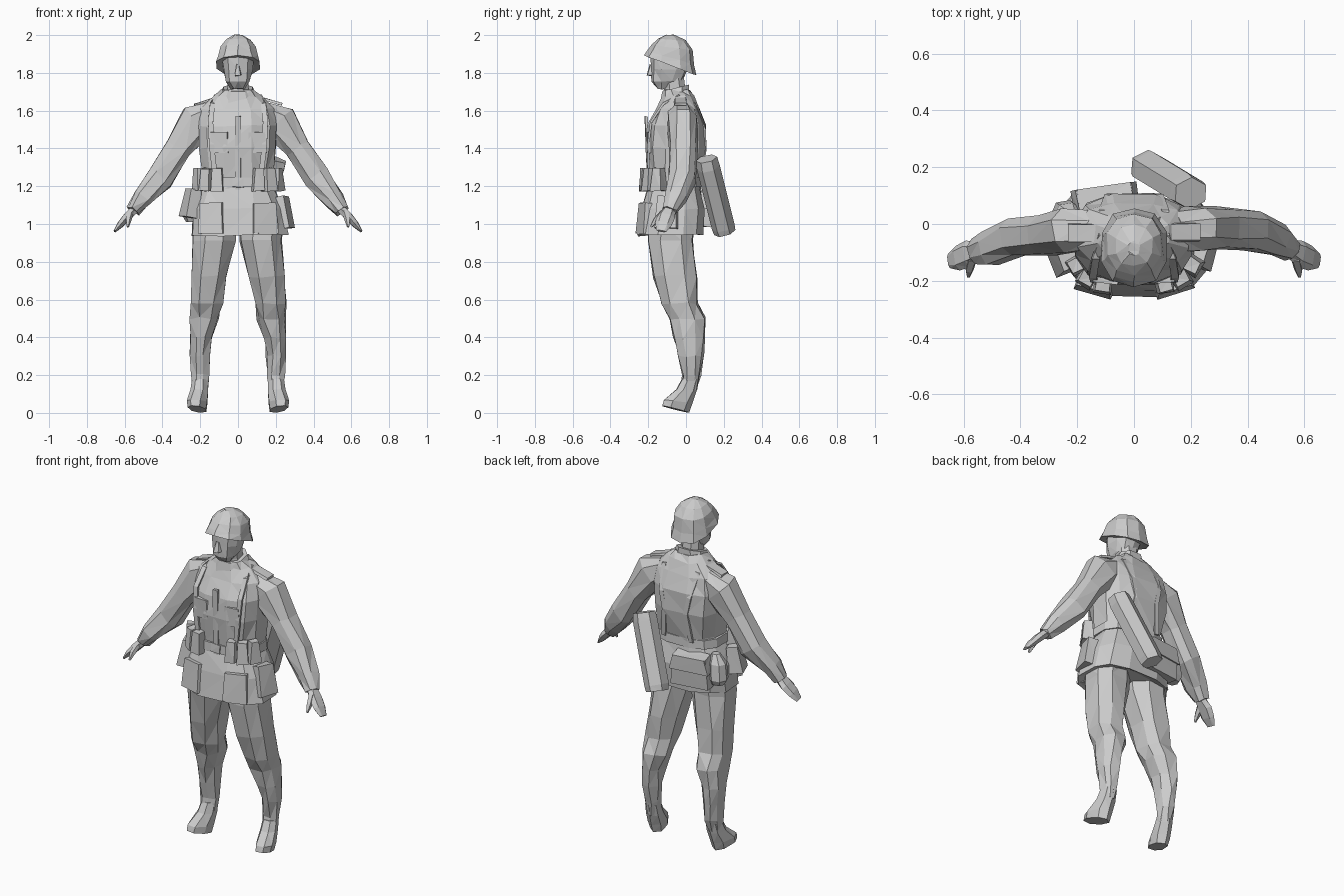
import bpy, bmesh, math, random
from mathutils import Vector, Euler, Matrix

random.seed(4)
grey = bpy.data.materials.new("plain grey")
grey.diffuse_color = (0.6, 0.6, 0.6, 1)


def finish(name, bm, jitter=0.0):
    """Triangulated flat facets, outward normals, one material."""
    for v in bm.verts:
        if jitter:
            v.co += Vector([random.uniform(-jitter, jitter) for _ in range(3)])
    bmesh.ops.triangulate(bm, faces=bm.faces[:])
    bmesh.ops.recalc_face_normals(bm, faces=bm.faces[:])
    me = bpy.data.meshes.new(name)
    bm.to_mesh(me)
    bm.free()
    ob = bpy.data.objects.new(name, me)
    bpy.context.collection.objects.link(ob)
    me.materials.append(grey)
    return ob


def loft(name, rings, n=8, s=1, follow=False, power=0.85, shear=0.0, yaw=0.0, jitter=0.0):
    """Skin rings (x, y, z, half_x, half_y[, shear]); follow turns them along the path."""
    bm = bmesh.new()
    pts = [Vector(r[:3]) for r in rings]
    loops = []
    for i, r in enumerate(rings):
        u, v = Vector((1, 0, 0)), Vector((0, 1, 0))
        if follow:
            t = (pts[min(i + 1, len(pts) - 1)] - pts[max(i - 1, 0)]).normalized()
            v = (v - t * v.dot(t)).normalized()
            u = t.cross(v)
        sh = r[5] if len(r) > 5 else shear
        loop = []
        for k in range(n):
            a = 2 * math.pi * (k + 0.5) / n
            c, d = math.cos(a), math.sin(a)
            c = math.copysign(abs(c) ** power, c) * r[3]
            d = math.copysign(abs(d) ** power, d) * r[4]
            off = Matrix.Rotation(yaw, 3, 'Z') @ (u * c + v * d)
            p = pts[i] + off + Vector((0, 0, sh * d))
            loop.append(bm.verts.new((p.x * s, p.y, p.z)))
        loops.append(loop)
    for a, b in zip(loops, loops[1:]):
        for k in range(n):
            bm.faces.new((a[k], a[(k + 1) % n], b[(k + 1) % n], b[k]))
    bm.faces.new(loops[0])
    bm.faces.new(loops[-1])
    return finish(name, bm, jitter)


def box(name, loc, size, rot=(0, 0, 0), taper=1.0, s=1, jitter=0.004):
    """Box whose top face is scaled by taper."""
    bm = bmesh.new()
    bmesh.ops.create_cube(bm, size=1)
    m = Euler([math.radians(a) for a in rot]).to_matrix()
    for v in bm.verts:
        k = taper if v.co.z > 0 else 1
        p = m @ Vector((v.co.x * size[0] * k, v.co.y * size[1] * k, v.co.z * size[2])) + Vector(loc)
        v.co = (p.x * s, p.y, p.z)
    return finish(name, bm, jitter)


def strap(name, path, width, s=1):
    """Flat webbing strip along a path."""
    return loft(name, [(*p, width, 0.008) for p in path], 4, s, follow=True)


# Head and helmet
loft("neck", [(0, -.05, 1.62, .08, .075), (0, -.06, 1.72, .06, .06), (0, -.07, 1.8, .06, .06)], 8)
loft("head", [(0, -.12, 1.715, .035, .03), (0, -.1, 1.755, .065, .083), (0, -.09, 1.82, .08, .1),
              (0, -.085, 1.89, .088, .1)], 10, jitter=.004)
box("nose", (0, -.188, 1.815), (.03, .03, .055), (-10, 0, 0), .5)
loft("helmet", [(0, -.08, 1.845, .09, .105, -.38), (0, -.083, 1.84, .12, .14, -.38),
                (0, -.08, 1.88, .108, .124, -.3), (0, -.073, 1.935, .098, .108, -.12),
                (0, -.075, 1.975, .068, .075, -.05), (0, -.085, 2.0, .022, .025, 0)], 10, jitter=.003)

# Tunic with flared skirt
loft("tunic", [(0, -.08, .96, .21, .13), (.01, -.082, .94, .262, .175), (0, -.072, 1.08, .242, .17),
               (0, -.063, 1.19, .195, .142), (0, -.06, 1.25, .188, .142), (0, -.054, 1.4, .208, .162),
               (0, -.05, 1.52, .215, .157), (0, -.04, 1.61, .2, .118), (0, -.04, 1.675, .125, .088),
               (0, -.05, 1.71, .085, .07)], 12, power=.75, jitter=.006)
loft("collar", [(0, -.06, 1.65, .115, .085, .2), (0, -.055, 1.72, .082, .075, .25)], 8)
box("button_placket", (0, -.203, 1.37), (.03, .014, .4), (2, 0, 0))
box("belt_buckle", (0, -.203, 1.22), (.06, .02, .05))
loft("belt", [(0, -.063, 1.195, .204, .15), (0, -.063, 1.245, .2, .148)], 12, power=.75)

for s, side in ((1, "left"), (-1, "right")):
    # Arm, hand and thumb; the right arm hangs slightly further forward
    f = 0 if s > 0 else -.025
    loft(side + "_arm", [(.13, -.02, 1.585, .07, .075), (.215, -.015 + f / 3, 1.54, .105, .083),
                         (.312, -.015 + f, 1.4, .073, .076), (.415, -.022 + f, 1.245, .074, .073),
                         (.505, -.06 + f, 1.135, .055, .06), (.555, -.085 + f / 2, 1.07, .036, .042)],
         8, s, True, jitter=.007)
    loft(side + "_hand", [(.545, -.085 + f / 2, 1.08, .025, .032), (.585, -.105, 1.04, .024, .048),
                          (.62, -.12, 1.0, .02, .045), (.652, -.13, .962, .007, .026)], 6, s, True)
    loft(side + "_thumb", [(.57, -.12, 1.06, .018, .02), (.58, -.16, 1.02, .016, .016),
                           (.583, -.185, .985, .006, .006)], 5, s, True)
    box(side + "_shoulder_tab", (.175, -.03, 1.65), (.12, .06, .014), (0, 18, 0), s=s)
    # Trouser leg
    loft(side + "_leg", [(.125, -.075, 1.0, .115, .125), (.125, -.08, .91, .117, .124),
                         (.155, -.058, .72, .1, .118), (.17, -.035, .58, .09, .1),
                         (.178, .005, .5, .078, .098), (.196, .015, .4, .06, .084),
                         (.202, .025, .3, .052, .068), (.2, .028, .2, .047, .05),
                         (.2, .015, .12, .036, .043)], 8, s, jitter=.008)
    # Boot, toes turned out
    loft(side + "_boot", [(.2, .022, .18, .042, .046), (.203, .0, .12, .047, .055, -.1),
                          (.214, -.045, .06, .052, .08, -.12), (.215, -.058, .02, .046, .076, -.25)],
         7, s, yaw=.3)
    # Front and back braces, close to the cloth
    strap(side + "_brace", [(.12, -.195, 1.24), (.14, -.2, 1.42), (.145, -.185, 1.54), (.135, -.12, 1.635),
                            (.12, -.04, 1.672), (.11, .045, 1.635), (.09, .1, 1.5), (.07, .102, 1.4),
                            (.09, .08, 1.23)], .018, s)
    # Chest and skirt pockets with flaps
    box(side + "_chest_pocket", (.1, -.199, 1.43), (.1, .018, .11), (0, 0, 8), .9, s)
    box(side + "_skirt_pocket", (.14, -.22, 1.03), (.14, .04, .16), (-4, 0, 16), .85, s)
    # Ammunition pouches on the belt
    for i, (x, y, a) in enumerate(((.108, -.215, 10), (.165, -.192, 32), (.205, -.145, 58))):
        box(f"{side}_pouch_{i}", (x, y, 1.235), (.064, .062, .12), (0, 0, a), .75, s)

# Carried kit: canister slung across the back
loft("canister", [(.2, .108, 1.345, .064, .058), (.185, .118, 1.3, .07, .062),
                  (.055, .197, .985, .07, .062), (.045, .205, .955, .064, .058)], 6, follow=True, power=1)
# Bread bag, bottle, hip pouches
box("bread_bag", (-.1, .085, 1.08), (.23, .09, .18), (-6, 0, 8), .85)
box("bread_bag_flap", (-.1, .09, 1.125), (.235, .1, .09), (-6, 0, 8), .8)
loft("water_bottle", [(-.235, .035, 1.01, .04, .035), (-.24, .035, 1.04, .052, .05),
                      (-.23, .03, 1.13, .05, .046), (-.215, .025, 1.18, .022, .022)], 7)
box("hip_holster", (-.245, -.12, 1.11), (.08, .11, .15), (0, 10, 20), .75)
box("hip_pouch", (.242, -.1, 1.06), (.07, .12, .17), (0, -10, -15), .8)
